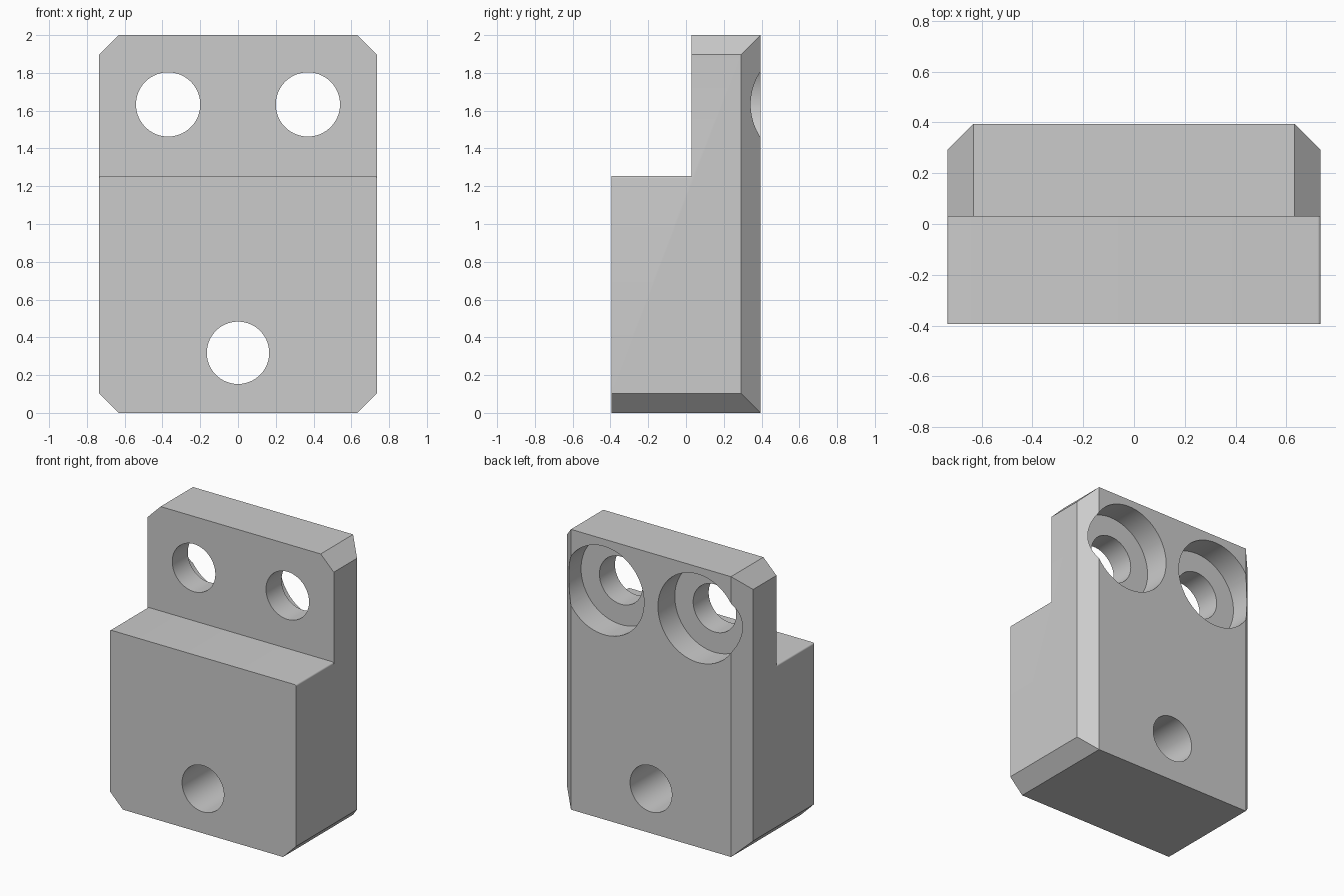
import bpy
import bmesh
import math
from mathutils import Matrix

old = bpy.data.objects.get("Cube")
if old:
    bpy.data.objects.remove(old, do_unlink=True)

HALF_W, HALF_D, HEIGHT = 0.735, 0.395, 2.0
CHAMFER = 0.103
STEP_Y, STEP_Z, FILLET = 0.03, 1.255, 0.012
HOLE_Z = 1.633


def new_object(name, bm):
    bmesh.ops.recalc_face_normals(bm, faces=bm.faces)
    mesh = bpy.data.meshes.new(name)
    bm.to_mesh(mesh)
    bm.free()
    obj = bpy.data.objects.new(name, mesh)
    bpy.context.collection.objects.link(obj)
    return obj


def prism(name, points, offset):
    """Extrude a closed outline of 3D points along an offset."""
    bm = bmesh.new()
    face = bm.faces.new([bm.verts.new(p) for p in points])
    moved = bmesh.ops.extrude_face_region(bm, geom=[face])["geom"]
    verts = [v for v in moved if isinstance(v, bmesh.types.BMVert)]
    bmesh.ops.translate(bm, vec=offset, verts=verts)
    return new_object(name, bm)


def bore(name, x, z, radius, y0, y1):
    """Cylinder running front to back."""
    bm = bmesh.new()
    place = Matrix.Translation((x, (y0 + y1) / 2, z)) @ Matrix.Rotation(math.pi / 2, 4, "X")
    bmesh.ops.create_cone(bm, cap_ends=True, segments=96, radius1=radius,
                          radius2=radius, depth=y1 - y0, matrix=place)
    return new_object(name, bm)


def combine(target, cutter, operation="DIFFERENCE"):
    mod = target.modifiers.new(cutter.name, "BOOLEAN")
    mod.operation = operation
    mod.solver = "EXACT"
    mod.object = cutter
    bpy.context.view_layer.objects.active = target
    bpy.ops.object.modifier_apply(modifier=mod.name)
    bpy.data.objects.remove(cutter, do_unlink=True)


# Block with its four front-profile corners chamfered
w, c = HALF_W, CHAMFER
half = [(w - c, 0), (w, c), (w, HEIGHT - c), (w - c, HEIGHT)]
outline = half + [(-x, z) for x, z in reversed(half)]
block = prism("mounting_block", [(x, -HALF_D, z) for x, z in outline], (0, 2 * HALF_D, 0))

# Chamfers down both rear vertical edges
for side in (-1, 1):
    corner = [(w - c - 0.1, HALF_D + 0.1), (w + 0.1, HALF_D - c - 0.1), (w + 0.1, HALF_D + 0.1)]
    combine(block, prism("rear_chamfer_cutter", [(side * x, y, -0.1) for x, y in corner],
                         (0, 0, HEIGHT + 0.2)))

# Front step, leaving slightly rounded side edges on the ledge
arc = [(w - FILLET + FILLET * math.cos(a), STEP_Z - FILLET + FILLET * math.sin(a))
       for a in (math.pi / 2 * i / 6 for i in range(7))]
edge = [(w + 0.1, HEIGHT + 0.1), (w + 0.1, STEP_Z - FILLET)] + arc
step = edge + [(-x, z) for x, z in reversed(edge)]
combine(block, prism("step_cutter", [(x, -HALF_D - 0.1, z) for x, z in step],
                     (0, STEP_Y + HALF_D + 0.1, 0)))

# Upper bolt holes with rear counterbores
for x in (-0.37, 0.37):
    combine(block, bore("bolt_hole_cutter", x, HOLE_Z, 0.17, -0.6, 0.6))
    combine(block, bore("counterbore_cutter", x, HOLE_Z, 0.315, 0.205, 0.6))

# Lower through hole
combine(block, bore("lower_hole_cutter", 0, 0.318, 0.165, -0.6, 0.6))

# Grey finish
grey = bpy.data.materials.new("plain_grey")
grey.use_nodes = True
colour = (0.6, 0.6, 0.6, 1)
grey.diffuse_color = colour
grey.node_tree.nodes["Principled BSDF"].inputs["Base Color"].default_value = colour
block.data.materials.clear()
block.data.materials.append(grey)

bpy.ops.object.select_all(action="DESELECT")
block.select_set(True)
bpy.context.view_layer.objects.active = block
bpy.ops.object.shade_smooth_by_angle(angle=math.radians(30))
